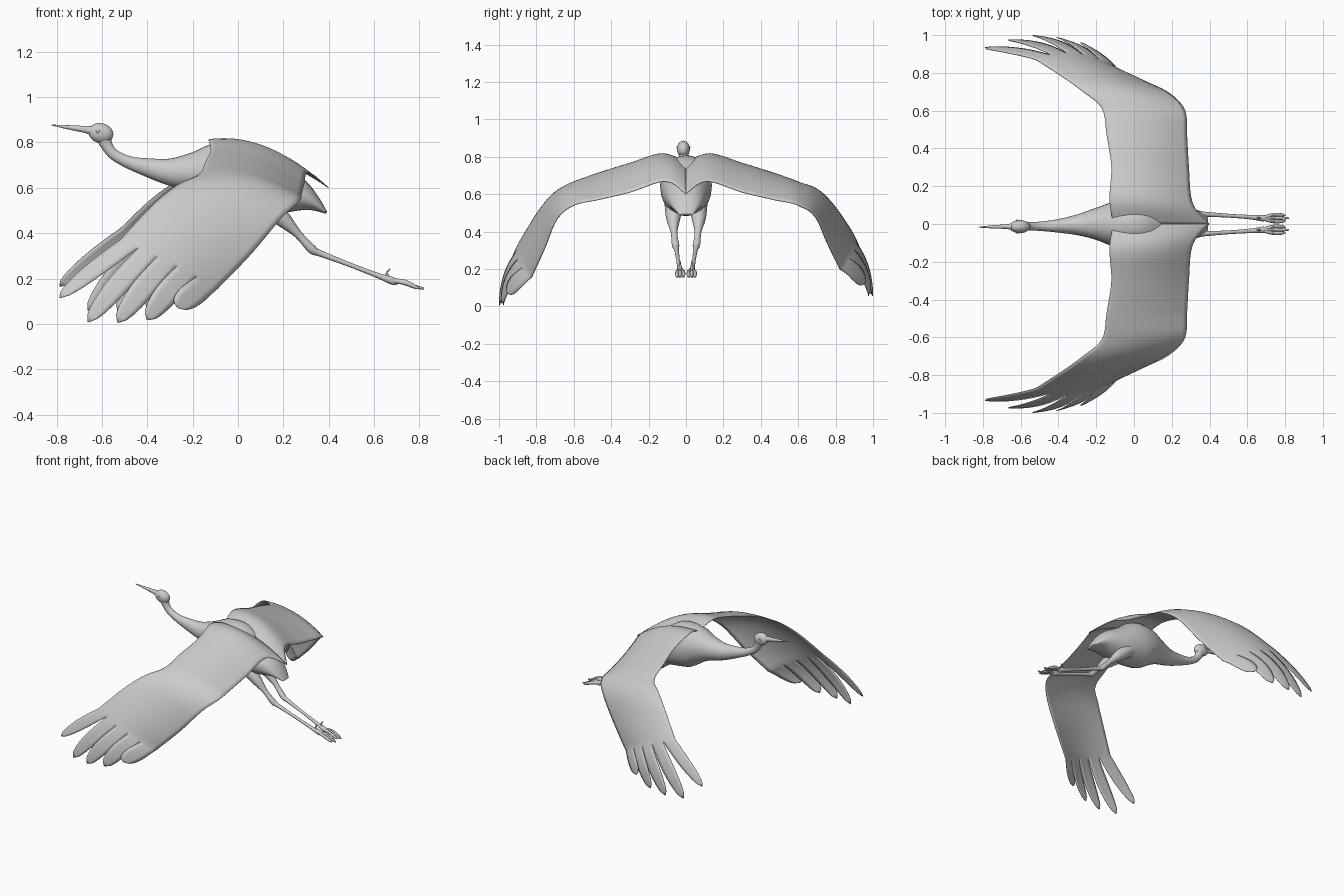
import bpy, bmesh, math
from mathutils import Vector


def smooth(rows, n):
    """Catmull-Rom resampling of rows of numbers."""
    out = []
    for i in range(len(rows) - 1):
        p0, p1, p2 = rows[max(i - 1, 0)], rows[i], rows[i + 1]
        p3 = rows[min(i + 2, len(rows) - 1)]
        for k in range(n):
            t = k / n
            out.append([0.5 * (2 * b + (c - a) * t + (2 * a - 5 * b + 4 * c - d) * t * t
                               + (3 * b - a - 3 * c + d) * t ** 3)
                        for a, b, c, d in zip(p0, p1, p2, p3)])
    return out + [list(rows[-1])]


def finish(name, bm, angle=50):
    bmesh.ops.recalc_face_normals(bm, faces=bm.faces)
    me = bpy.data.meshes.new(name)
    bm.to_mesh(me)
    bm.free()
    ob = bpy.data.objects.new(name, me)
    bpy.context.collection.objects.link(ob)
    bpy.ops.object.select_all(action='DESELECT')
    ob.select_set(True)
    bpy.context.view_layer.objects.active = ob
    bpy.ops.object.shade_smooth_by_angle(angle=math.radians(angle))
    return ob


def tube(name, rows, sides=16, n=4):
    """Loft ellipses (x, y, z, half width, half height) along a path."""
    rows = smooth(rows, n)
    pts = [Vector(r[:3]) for r in rows]
    bm = bmesh.new()
    rings = []
    for i, r in enumerate(rows):
        t = (pts[min(i + 1, len(pts) - 1)] - pts[max(i - 1, 0)]).normalized()
        side = t.cross(Vector((0, 0, 1))).normalized()
        up = side.cross(t)
        rings.append([bm.verts.new(pts[i] + side * r[3] * math.cos(a) + up * r[4] * math.sin(a))
                      for a in (2 * math.pi * k / sides for k in range(sides))])
    for a, b in zip(rings, rings[1:]):
        for k in range(sides):
            j = (k + 1) % sides
            bm.faces.new((a[k], a[j], b[j], b[k]))
    bm.faces.new(rings[0])
    bm.faces.new(rings[-1])
    return finish(name, bm)


def add_grid(bm, grid):
    vs = [[bm.verts.new(p) for p in row] for row in grid]
    for a, b in zip(vs, vs[1:]):
        for k in range(len(a) - 1):
            bm.faces.new((a[k], a[k + 1], b[k + 1], b[k]))


def ball(name, centre, size, tilt=0):
    bpy.ops.mesh.primitive_uv_sphere_add(segments=20, ring_count=12, location=centre,
                                         rotation=(0, tilt, 0))
    ob = bpy.context.object
    ob.name = name
    ob.scale = size
    bpy.ops.object.shade_smooth()


# Body, neck and tail in one loft
tube("body_and_neck", [
    (0.390, 0, 0.490, 0.035, 0.005), (0.33, 0, 0.535, 0.075, 0.038),
    (0.25, 0, 0.572, 0.105, 0.083), (0.12, 0, 0.605, 0.13, 0.127),
    (0, 0, 0.648, 0.138, 0.157), (-0.1, 0, 0.668, 0.122, 0.135),
    (-0.2, 0, 0.670, 0.085, 0.087), (-0.3, -0.005, 0.670, 0.055, 0.060),
    (-0.4, -0.01, 0.690, 0.036, 0.041), (-0.48, -0.012, 0.712, 0.026, 0.028),
    (-0.545, -0.012, 0.745, 0.022, 0.024), (-0.578, -0.012, 0.785, 0.022, 0.026),
    (-0.598, -0.012, 0.835, 0.028, 0.036)], sides=24)

# Head, eyes and beak
ball("head", (-0.605, -0.014, 0.841), (0.056, 0.035, 0.044), 0.25)
for s in (-1, 1):
    ball("eye", (-0.618, -0.014 + s * 0.032, 0.850), (0.008, 0.005, 0.008))
tube("beak", [(-0.63, -0.014, 0.848, 0.024, 0.026), (-0.67, -0.014, 0.857, 0.013, 0.016),
              (-0.74, -0.015, 0.866, 0.009, 0.010), (-0.823, -0.017, 0.877, 0.002, 0.002)], 12)

# Legs and feet
for s in (-1, 1):
    tube("leg", [(x, s * y, z, r, r) for x, y, z, r in (
        (0.10, 0.065, 0.55, 0.05), (0.19, 0.068, 0.47, 0.038), (0.265, 0.064, 0.395, 0.018),
        (0.325, 0.056, 0.33, 0.020), (0.365, 0.052, 0.31, 0.014), (0.50, 0.044, 0.258, 0.010),
        (0.62, 0.036, 0.212, 0.012), (0.68, 0.031, 0.19, 0.017), (0.705, 0.03, 0.183, 0.010))], 12)
    for d in (-0.017, 0, 0.017):
        end = 0.82 if d == 0 else 0.80
        tube("toe", [(0.675, s * 0.031, 0.192, 0.010, 0.010),
                     (0.735, s * 0.031 + d, 0.183, 0.010, 0.012),
                     (0.78, s * 0.031 + d, 0.164, 0.009, 0.009),
                     (end, s * 0.031 + d * 0.9, 0.156, 0.004, 0.004)], 8, 3)
    tube("hind_toe", [(0.675, s * 0.031, 0.195, 0.008, 0.008),
                      (0.655, s * 0.031, 0.222, 0.006, 0.006),
                      (0.672, s * 0.031, 0.243, 0.002, 0.002)], 8, 3)

# Wing stations: leading point, trailing point, camber (y, z)
STATIONS = smooth([
    (-0.11, 0.00, 0.775, 0.40, 0.00, 0.60, 0, 0.045),
    (-0.13, 0.13, 0.812, 0.31, 0.11, 0.668, 0, 0.052),
    (-0.12, 0.30, 0.765, 0.29, 0.30, 0.61, 0, 0.045),
    (-0.145, 0.47, 0.712, 0.28, 0.47, 0.57, 0, 0.04),
    (-0.17, 0.61, 0.66, 0.27, 0.60, 0.54, 0.01, 0.035),
    (-0.27, 0.70, 0.61, 0.19, 0.69, 0.465, 0.02, 0.03),
    (-0.38, 0.78, 0.52, 0.06, 0.755, 0.31, 0.035, 0.025),
    (-0.52, 0.87, 0.37, -0.09, 0.825, 0.155, 0.05, 0.02)], 5)
# Flight feathers: tip, outward bend, fullness, pointedness, one per fifth of the chord
FEATHERS = [((-0.785, 0.935, 0.115), 0.010, 1.05, 3.0),
            ((-0.66, 0.975, 0.008), 0.018, 1.12, 3.5),
            ((-0.53, 0.998, 0.006), 0.020, 1.15, 3.5),
            ((-0.40, 0.985, 0.018), 0.018, 1.15, 3.5),
            ((-0.265, 0.955, 0.07), 0.008, 1.15, 5.0)]


def chord(st, s):
    p = Vector(st[:3]).lerp(Vector(st[3:6]), s)
    return p + Vector((0, st[6], st[7])) * (4 * s * (1 - s))


def place(p, side):
    # The far wing tip is held slightly higher
    k = min(max((p.y - 0.62) / 0.25, 0), 1)
    return Vector((p.x, side * p.y, p.z + (0.05 * k if side > 0 else 0)))


# Wings: one sheet each, with the feathers welded to its outer edge
for side, label in ((-1, "near"), (1, "far")):
    bm = bmesh.new()
    add_grid(bm, [[place(chord(st, k / 20), side) for k in range(21)] for st in STATIONS])
    for f, (tip, bend, full, point) in enumerate(FEATHERS):
        base = [chord(STATIONS[-1], (4 * f + u) / 20) for u in range(5)]
        mid, tip = base[2], Vector(tip)
        grid = []
        for i in range(15):
            t = i / 14
            c = mid.lerp(tip, t) + Vector((0, 1, 0.6)) * bend * 4 * t * (1 - t)
            w = math.sqrt(max(1 - t ** point, 0.004)) * (1 + (full - 1) * min(t * 2, 1))
            grid.append([place(c + (b - mid) * w, side) for b in base])
        add_grid(bm, grid)
    bmesh.ops.remove_doubles(bm, verts=bm.verts, dist=0.0003)
    wing = finish(label + "_wing", bm)
    mod = wing.modifiers.new("thickness", 'SOLIDIFY')
    mod.thickness = 0.004
    mod.offset = 0
